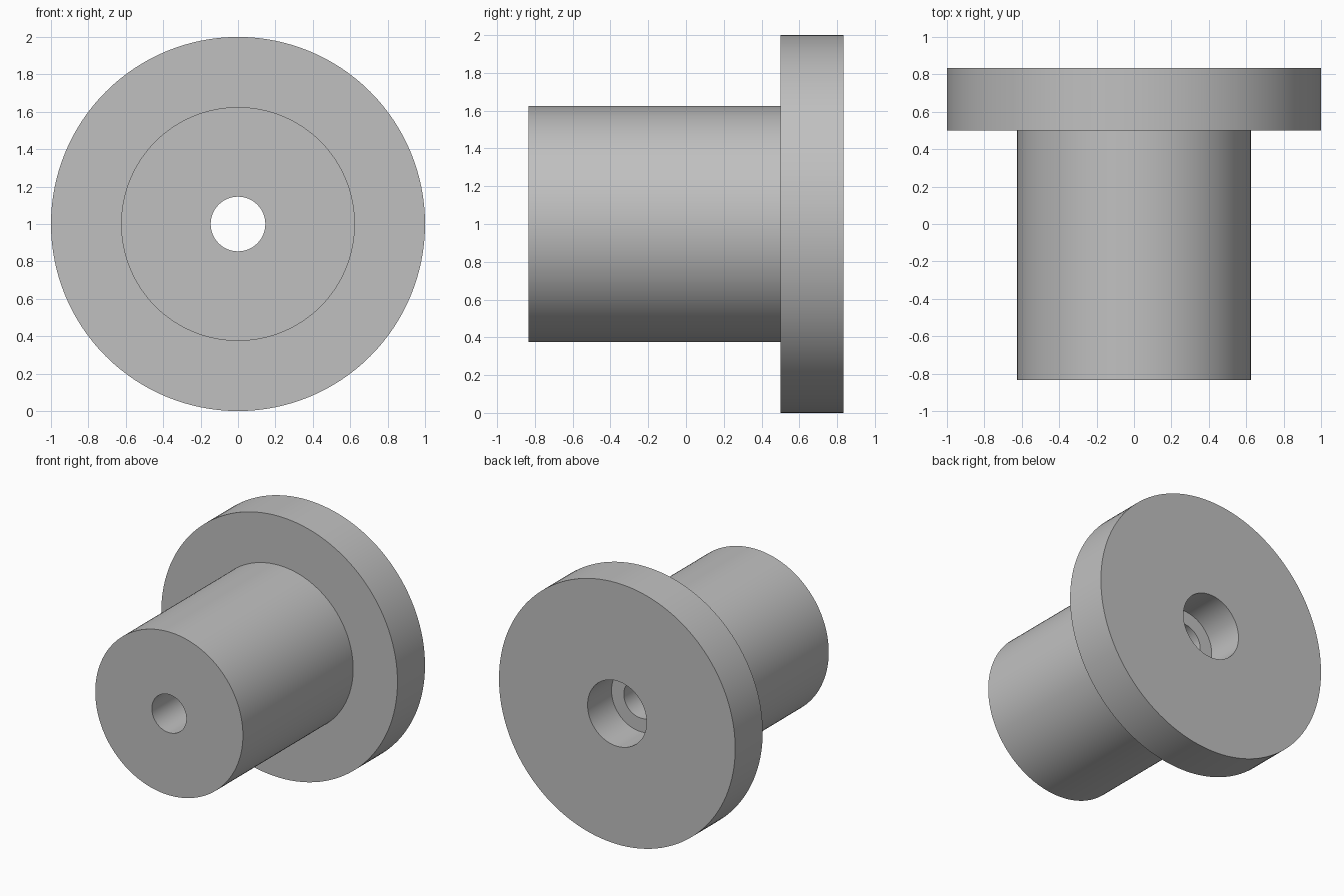
import bpy, bmesh, math
from mathutils import Matrix

cube = bpy.data.objects.get("Cube")
if cube:
    bpy.data.objects.remove(cube, do_unlink=True)

# Plain grey material
grey = bpy.data.materials.new("plain grey")
grey.use_nodes = True
colour = (0.53, 0.53, 0.53, 1)
grey.diffuse_color = colour
grey.node_tree.nodes["Principled BSDF"].inputs["Base Color"].default_value = colour

# Half section as (radius, y): stepped bore, front end, body, flange, back face
FRONT, SHOULDER, BACK = -5 / 6, 0.5, 5 / 6
BODY, FLANGE, BORE, RECESS = 0.625, 1.0, 0.146, 0.25
STEP = BACK - 0.29
section = [
    (BORE, FRONT), (BODY, FRONT), (BODY, SHOULDER), (FLANGE, SHOULDER),
    (FLANGE, BACK), (RECESS, BACK), (RECESS, STEP), (BORE, STEP),
]

# Revolve the closed section about the y axis
bm = bmesh.new()
verts = [bm.verts.new((r, y, 0)) for r, y in section]
edges = [bm.edges.new((v, verts[(i + 1) % len(verts)])) for i, v in enumerate(verts)]
bmesh.ops.spin(bm, geom=verts + edges, cent=(0, 0, 0), axis=(0, 1, 0),
               angle=math.tau, steps=128, use_merge=True)
bmesh.ops.remove_doubles(bm, verts=bm.verts[:], dist=1e-5)
bmesh.ops.recalc_face_normals(bm, faces=bm.faces[:])
bmesh.ops.transform(bm, matrix=Matrix.Translation((0, 0, FLANGE)), verts=bm.verts[:])

mesh = bpy.data.meshes.new("flanged_bushing")
bm.to_mesh(mesh)
bm.free()
mesh.materials.append(grey)
bushing = bpy.data.objects.new("flanged_bushing", mesh)
bpy.context.collection.objects.link(bushing)

# Smooth round walls with crisp rims
bpy.ops.object.select_all(action='DESELECT')
bushing.select_set(True)
bpy.context.view_layer.objects.active = bushing
bpy.ops.object.shade_smooth_by_angle(angle=math.radians(30))
